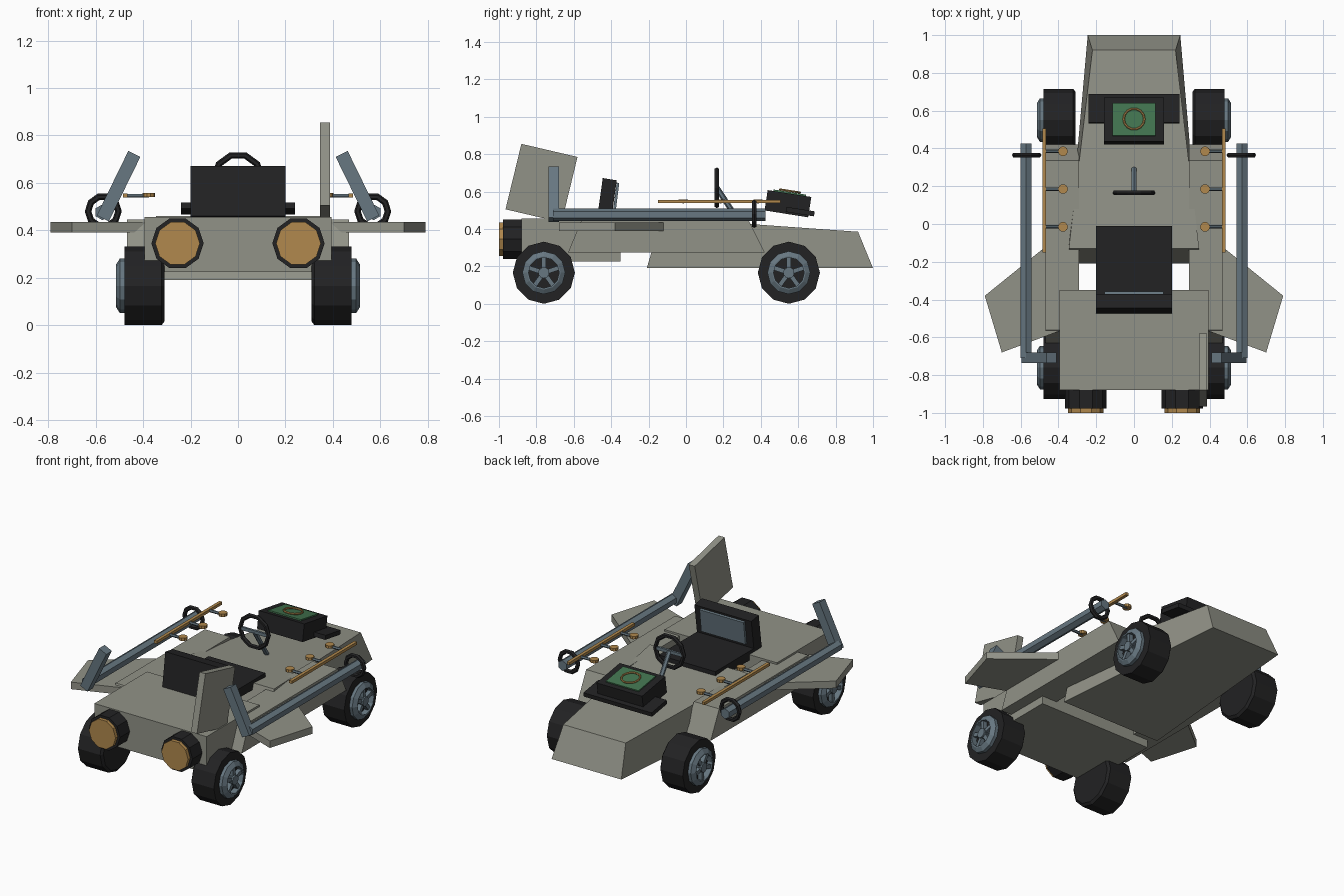
import bpy, bmesh, math
from mathutils import Matrix, Vector

if "Cube" in bpy.data.objects:
    bpy.data.objects.remove(bpy.data.objects["Cube"])


def material(name, rgb):
    m = bpy.data.materials.new(name)
    m.diffuse_color = (*rgb, 1)
    m.use_nodes = True
    m.node_tree.nodes["Principled BSDF"].inputs["Base Color"].default_value = m.diffuse_color
    return m


HULL = material("warm grey", (0.285, 0.29, 0.245))
BLACK = material("black", (0.016, 0.016, 0.017))
STEEL = material("blue grey", (0.135, 0.185, 0.22))
GOLD = material("ochre", (0.44, 0.25, 0.075))
GREEN = material("green", (0.055, 0.175, 0.08))


def finish(name, bm, mat, matrix=None):
    if matrix:
        bm.transform(matrix)
    bmesh.ops.recalc_face_normals(bm, faces=bm.faces)
    me = bpy.data.meshes.new(name)
    bm.to_mesh(me)
    bm.free()
    me.materials.append(mat)
    ob = bpy.data.objects.new(name, me)
    bpy.context.collection.objects.link(ob)
    return ob


def loft(name, a, b, mat, matrix=None):
    """Solid between two matching polygons."""
    bm = bmesh.new()
    va, vb = [bm.verts.new(p) for p in a], [bm.verts.new(p) for p in b]
    bm.faces.new(va)
    bm.faces.new(vb)
    n = len(a)
    for i in range(n):
        j = (i + 1) % n
        bm.faces.new((va[i], va[j], vb[j], vb[i]))
    return finish(name, bm, mat, matrix)


def box(name, lo, hi, mat, matrix=None):
    x, y, z = zip(lo, hi)
    ring = [(x[0], y[0]), (x[1], y[0]), (x[1], y[1]), (x[0], y[1])]
    return loft(name, [(*p, z[0]) for p in ring], [(*p, z[1]) for p in ring], mat, matrix)


def side_prism(name, pts, x0, x1, mat):
    return loft(name, [(x0, *p) for p in pts], [(x1, *p) for p in pts], mat)


def lathe(name, profile, n, mat, matrix, closed=False, turn=0.0):
    """Spin (radius, z) points about z; open profiles get flat end caps."""
    bm = bmesh.new()
    rings = []
    for r, z in profile:
        rings.append([bm.verts.new((r * math.cos(turn + 2 * math.pi * k / n),
                                    r * math.sin(turn + 2 * math.pi * k / n), z)) for k in range(n)])
    m = len(rings)
    for i in range(m if closed else m - 1):
        a, b = rings[i], rings[(i + 1) % m]
        for k in range(n):
            j = (k + 1) % n
            bm.faces.new((a[k], a[j], b[j], b[k]))
    if not closed:
        bm.faces.new(rings[0])
        bm.faces.new(rings[-1])
    return finish(name, bm, mat, matrix)


def torus(name, major, minor, n, mat, matrix):
    prof = [(major + minor * math.cos(math.pi * k / 3), minor * math.sin(math.pi * k / 3)) for k in range(6)]
    return lathe(name, prof, n, mat, matrix, closed=True)


def place(x, y, z, axis=None):
    m = Matrix.Translation((x, y, z))
    if axis:
        m = m @ Vector((0, 0, 1)).rotation_difference(Vector(axis)).to_matrix().to_4x4()
    return m


def bar(name, p, q, radius, n, mat):
    p, q = Vector(p), Vector(q)
    return lathe(name, [(radius, 0), (radius, (q - p).length)], n, mat,
                 place(*p, q - p), turn=math.pi / n)


# Hull: tapered nose and rear block
nose_rear = [(-0.35, -0.21, 0.19), (0.35, -0.21, 0.19), (0.345, -0.13, 0.46), (-0.345, -0.13, 0.46)]
nose_tip = [(-0.245, 1.0, 0.19), (0.245, 1.0, 0.19), (0.22, 0.92, 0.385), (-0.22, 0.92, 0.385)]
loft("nose_hull", nose_rear, nose_tip, HULL)
box("rear_hull", (-0.395, -0.88, 0.225), (0.395, -0.35, 0.457), HULL)

# Single tail fin on the right
side_prism("tail_fin", [(-0.88, 0.855), (-0.58, 0.785), (-0.665, 0.435), (-0.965, 0.505)], 0.345, 0.387, HULL)

# Seat
box("seat_base", (-0.2, -0.43, 0.42), (0.2, -0.01, 0.478), BLACK)
side_prism("seat_back", [(-0.475, 0.46), (-0.445, 0.672), (-0.37, 0.66), (-0.40, 0.45)], -0.2, 0.2, BLACK)
side_prism("seat_pad", [(-0.39, 0.50), (-0.371, 0.648), (-0.357, 0.645), (-0.375, 0.50)], -0.155, 0.155, STEEL)

# Steering wheel and column
torus("steering_wheel", 0.1, 0.014, 10, BLACK, place(0, 0.165, 0.62, (0, 1, 0)))
bar("steering_column", (0, 0.165, 0.62), (0, 0.29, 0.43), 0.015, 6, STEEL)
box("steering_spoke", (-0.1, 0.158, 0.61), (0.1, 0.172, 0.63), STEEL)

# Tilted console with screen and ring
tilt = Matrix.Translation((0, 0.545, 0.535)) @ Matrix.Rotation(math.radians(-9), 4, 'X')
box("console", (-0.16, -0.118, -0.055), (0.16, 0.118, 0.055), BLACK, tilt)
box("console_shelf", (-0.24, -0.005, -0.045), (0.24, 0.148, -0.018), BLACK, tilt)
box("console_screen", (-0.115, -0.088, 0.055), (0.115, 0.088, 0.063), GREEN, tilt)
torus("screen_ring", 0.055, 0.006, 14, GOLD, tilt @ place(0, 0, 0.069))

for s, side in ((-1, "left"), (1, "right")):
    # Side pod and swept wing
    side_prism(side + "_pod", [(-0.63, 0.275), (0.42, 0.275), (0.335, 0.445), (-0.56, 0.445)],
               s * 0.29, s * 0.468, HULL)
    wing = [(0.40, -0.065), (0.79, -0.38), (0.70, -0.68), (0.39, -0.565)]
    loft(side + "_wing", [(s * x, y, 0.39) for x, y in wing], [(s * x, y, 0.435) for x, y in wing], HULL)

    # Thruster
    back = place(s * 0.255, -0.87, 0.345, (0, -1, 0))
    lathe(side + "_thruster", [(0.11, 0), (0.11, 0.108)], 10, BLACK, back)
    lathe(side + "_thruster_core", [(0.094, 0.1), (0.094, 0.13)], 10, GOLD, back)

    # Lance rail with ring and angled arm
    bar(side + "_rail", (s * 0.572, -0.71, 0.476), (s * 0.572, 0.425, 0.476), 0.033, 6, STEEL)
    bar(side + "_rail_arm", (s * 0.57, -0.708, 0.45), (s * 0.437, -0.708, 0.722), 0.04, 4, STEEL)
    torus(side + "_rail_ring", 0.064, 0.014, 10, BLACK, place(s * 0.568, 0.365, 0.48, (0, 1, 0)))

    # Ochre rod with three pegs
    box(side + "_rod", (s * 0.475 - 0.01, -0.15, 0.538), (s * 0.475 + 0.01, 0.505, 0.556), GOLD)
    for i, y in enumerate((-0.015, 0.185, 0.385)):
        bar(f"{side}_peg_arm_{i}", (s * 0.47, y, 0.545), (s * 0.375, y, 0.545), 0.009, 6, STEEL)
        lathe(f"{side}_peg_{i}", [(0.026, -0.008), (0.026, 0.01)], 10, GOLD, place(s * 0.376, y, 0.548))

    # Wheels with five-spoke rims
    for y, end in ((-0.76, "rear"), (0.55, "front")):
        name = f"{side}_{end}"
        axle = Matrix.Translation((s * 0.31, y, 0.166)) @ Matrix.Rotation(s * math.pi / 2, 4, 'Y')
        lathe(name + "_tyre", [(0.15, 0), (0.166, 0.012), (0.166, 0.168)], 12, BLACK, axle)
        lathe(name + "_rim", [(0.082, 0.16), (0.115, 0.16), (0.115, 0.188), (0.09, 0.204), (0.082, 0.204)],
              12, STEEL, axle, closed=True)
        lathe(name + "_hub", [(0.03, 0.16), (0.03, 0.204)], 10, STEEL, axle)
        for k in range(5):
            turn = axle @ Matrix.Rotation(math.pi + 2 * math.pi * k / 5, 4, 'Z')
            box(f"{name}_spoke_{k}", (0.02, -0.012, 0.165), (0.088, 0.012, 0.195), STEEL, turn)
